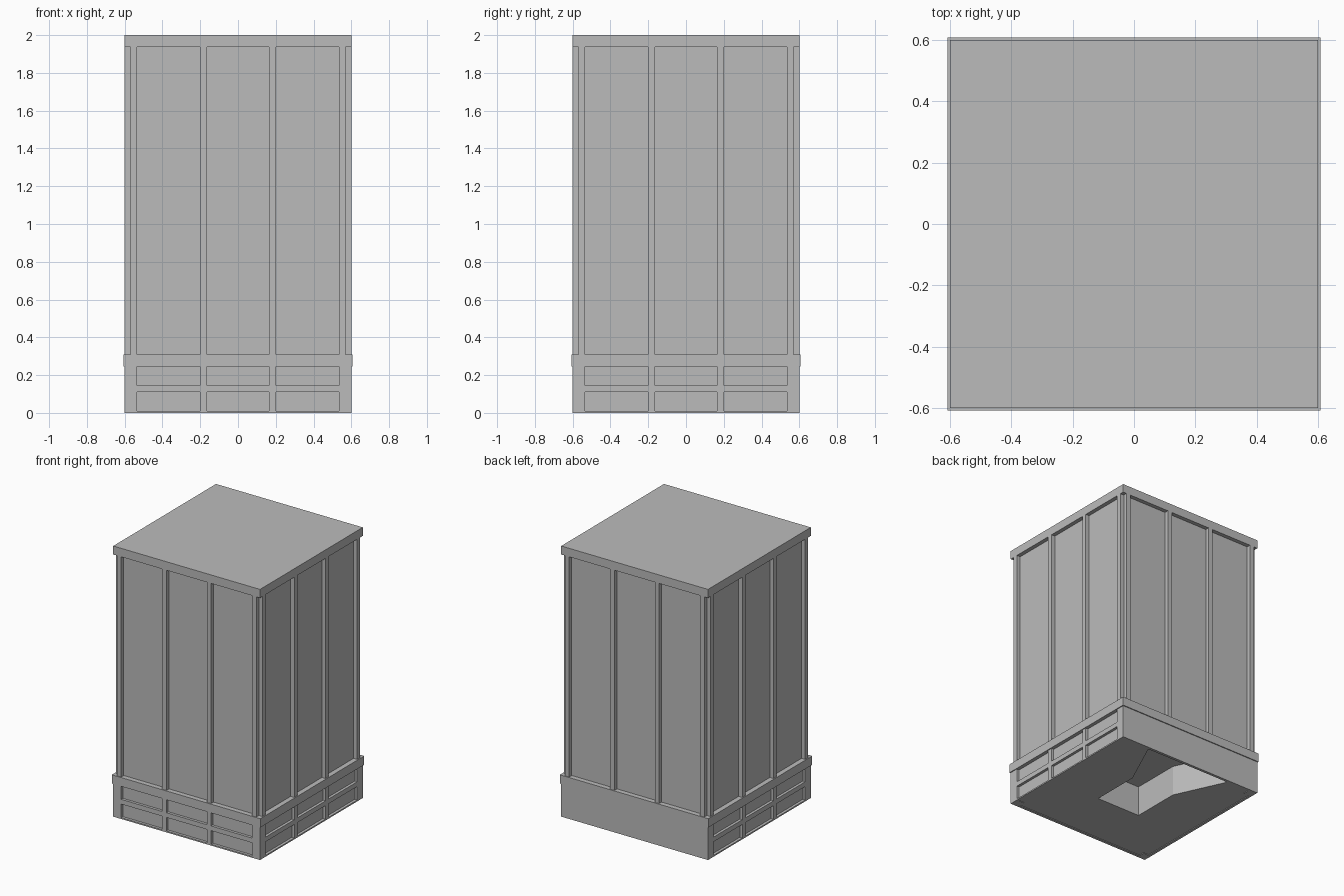
import bpy
import bmesh
from math import pi
from mathutils import Matrix

cube = bpy.data.objects.get("Cube")
if cube:
    bpy.data.objects.remove(cube)

grey = bpy.data.materials.new("plain grey")
grey.use_nodes = True
grey.diffuse_color = (0.5, 0.5, 0.5, 1)
grey.node_tree.nodes["Principled BSDF"].inputs["Base Color"].default_value = (0.5, 0.5, 0.5, 1)


def finish(name, bm):
    bmesh.ops.recalc_face_normals(bm, faces=bm.faces)
    mesh = bpy.data.meshes.new(name)
    bm.to_mesh(mesh)
    bm.free()
    mesh.materials.append(grey)
    obj = bpy.data.objects.new(name, mesh)
    bpy.context.collection.objects.link(obj)
    return obj


def box(name, x, y, z, turn=0):
    """Box from (min, max) spans, turned about z by quarter turns."""
    bm = bmesh.new()
    size = Matrix.Diagonal((x[1] - x[0], y[1] - y[0], z[1] - z[0], 1))
    move = Matrix.Translation((sum(x) / 2, sum(y) / 2, sum(z) / 2))
    spin = Matrix.Rotation(turn * pi / 2, 4, "Z")
    bmesh.ops.create_cube(bm, size=1, matrix=spin @ move @ size)
    return finish(name, bm)


def block(name, half, z):
    return box(name, (-half, half), (-half, half), z)


FACE, WALL, PANEL = 0.6, 0.57, 0.58
BAND, TOWER, ROOF = 0.245, 0.31, 1.937
SIDES = {0: "front", 1: "right", 2: "back", 3: "left"}

# Main masses
block("tower_body", WALL, (TOWER, ROOF))
block("roof_slab", FACE, (ROOF, 2))
block("base_band", 0.607, (BAND, TOWER))

# Slim tower columns, in mirrored pairs on every side
for turn, side in SIDES.items():
    for inner, outer in ((0.165, 0.2), (0.535, 0.57)):
        for s in (-1, 1):
            box(side + "_tower_column", sorted((s * inner, s * outer)),
                (-FACE, -WALL), (TOWER, ROOF), turn)

# Base framing on three sides
for turn, side in SIDES.items():
    if side == "back":
        continue
    for s in (-1, 1):
        box(side + "_base_column", sorted((s * 0.165, s * 0.2)),
            (-FACE, -PANEL), (0, BAND), turn)
    box(side + "_sill", (-0.535, 0.535), (-FACE, -PANEL), (0, 0.01), turn)
    box(side + "_middle_rail", (-0.535, 0.535), (-FACE, -PANEL), (0.11, 0.145), turn)

# Corner posts and the plain back wall
for sx in (-1, 1):
    box("front_corner_post", sorted((sx * 0.535, sx * FACE)), (-FACE, -0.535), (0, BAND))
    box("rear_corner_post", sorted((sx * 0.535, sx * FACE)), (0.535, PANEL), (0, BAND))
box("back_wall", (-FACE, FACE), (PANEL, FACE), (0, BAND))

# Base core with a flared passage hollowed out from below
core = block("base_core", PANEL, (0.005, BAND))
half_plan = [(0.18, -0.167), (0.18, 0.2), (0.36, 0.59)]
plan = half_plan + [(-x, y) for x, y in reversed(half_plan)]
bm = bmesh.new()
floor = bm.faces.new([bm.verts.new((x, y, -0.1)) for x, y in plan])
extruded = bmesh.ops.extrude_face_region(bm, geom=[floor])["geom"]
bmesh.ops.translate(bm, vec=(0, 0, 0.33),
                    verts=[v for v in extruded if isinstance(v, bmesh.types.BMVert)])
cutter = finish("passage_cutter", bm)
cutter.hide_render = True
cut = core.modifiers.new("passage", "BOOLEAN")
cut.operation = "DIFFERENCE"
cut.solver = "EXACT"
cut.object = cutter
bpy.context.view_layer.objects.active = core
bpy.ops.object.modifier_apply(modifier=cut.name)
bpy.data.objects.remove(cutter)
